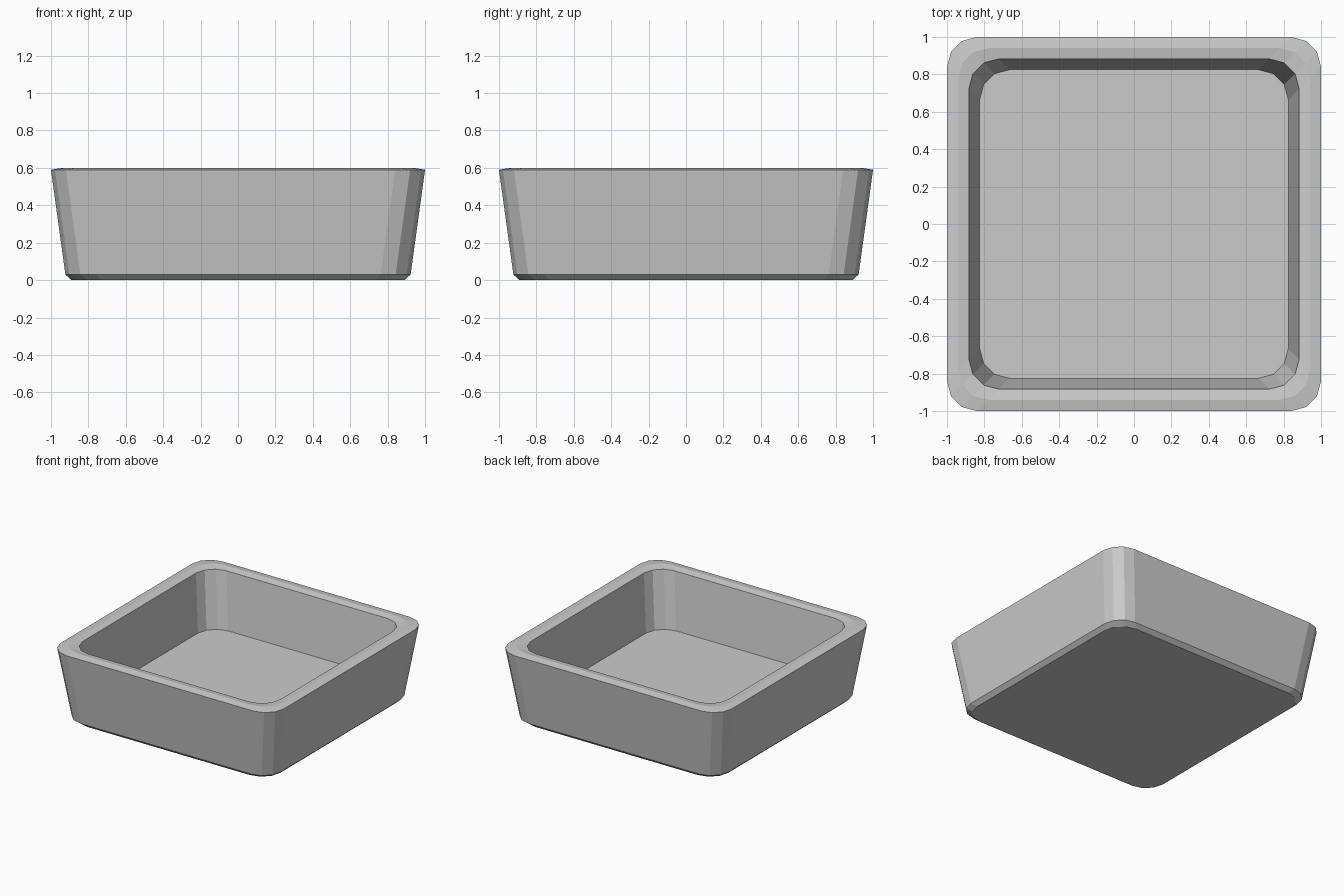
import bpy, bmesh
from math import cos, sin, radians

if "Cube" in bpy.data.objects:
    bpy.data.objects.remove(bpy.data.objects["Cube"])

CORNER_RADIUS = 0.16
CORNER_STEPS = 3


def rounded_square(bm, half, z):
    """Ring of vertices: square with rounded corners."""
    c = half - CORNER_RADIUS
    ring = []
    for q, (sx, sy) in enumerate([(1, 1), (-1, 1), (-1, -1), (1, -1)]):
        for i in range(CORNER_STEPS + 1):
            a = radians(90 * (q + i / CORNER_STEPS))
            ring.append(bm.verts.new((sx * c + CORNER_RADIUS * cos(a),
                                      sy * c + CORNER_RADIUS * sin(a), z)))
    return ring


# Wall profile (half width, height): outside bottom, over the rim, to inner floor
profile = [(0.89, 0.0), (0.923, 0.03), (1.0, 0.59),
           (0.94, 0.6), (0.883, 0.59), (0.825, 0.14)]

bm = bmesh.new()
rings = [rounded_square(bm, h, z) for h, z in profile]
for lower, upper in zip(rings, rings[1:]):
    n = len(lower)
    for i in range(n):
        j = (i + 1) % n
        bm.faces.new((lower[i], lower[j], upper[j], upper[i]))

# Underside and inner floor
bm.faces.new(rings[0][::-1])
bm.faces.new(rings[-1])
bmesh.ops.recalc_face_normals(bm, faces=bm.faces)

mesh = bpy.data.meshes.new("square_dish")
bm.to_mesh(mesh)
bm.free()
bpy.context.collection.objects.link(bpy.data.objects.new("square_dish", mesh))
